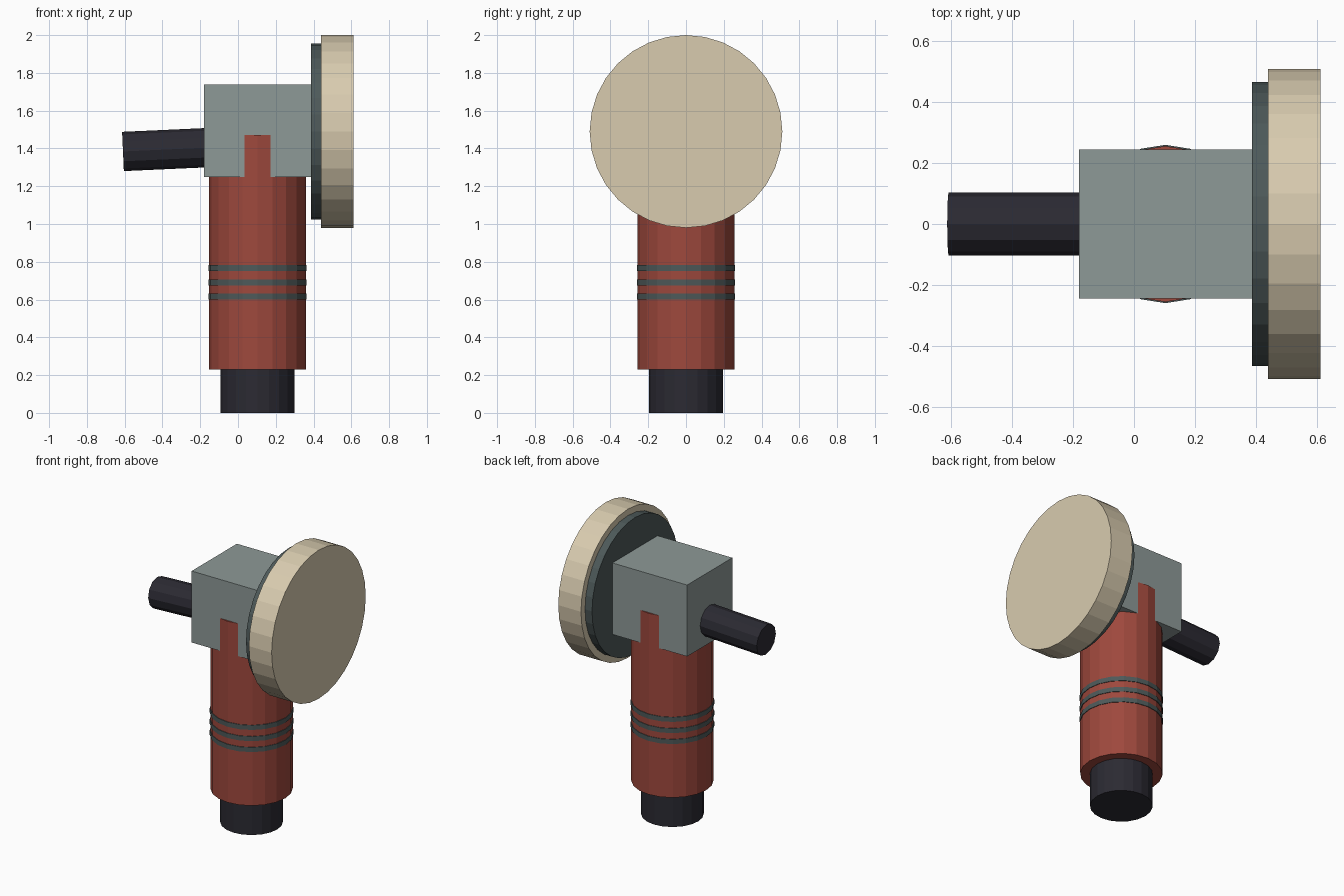
import bpy
import bmesh
from math import pi, radians
from mathutils import Matrix, Vector

cube = bpy.data.objects.get("Cube")
if cube:
    bpy.data.objects.remove(cube, do_unlink=True)


def material(name, rgb):
    m = bpy.data.materials.new(name)
    m.use_nodes = True
    colour = (*rgb, 1)
    m.diffuse_color = colour
    bsdf = m.node_tree.nodes["Principled BSDF"]
    bsdf.inputs["Base Color"].default_value = colour
    bsdf.inputs["Roughness"].default_value = 0.7
    return m


red = material("brick red", (0.34, 0.065, 0.046))
grey = material("light grey", (0.27, 0.32, 0.31))
slate = material("dark slate", (0.075, 0.1, 0.1))
black = material("near black", (0.024, 0.023, 0.032))
cream = material("cream", (0.69, 0.6, 0.43))


def finish(name, bm, mat):
    mesh = bpy.data.meshes.new(name)
    bm.to_mesh(mesh)
    bm.free()
    mesh.materials.append(mat)
    obj = bpy.data.objects.new(name, mesh)
    bpy.context.collection.objects.link(obj)
    return obj


def cylinder(name, start, end, radius, sides, mat):
    """Flat-shaded cylinder between two points in the x-z plane."""
    a, b = Vector(start), Vector(end)
    axis = b - a
    tilt = Vector((0, 0, 1)).rotation_difference(axis).to_matrix().to_4x4()
    bm = bmesh.new()
    bmesh.ops.create_cone(bm, cap_ends=True, segments=sides, radius1=radius,
                          radius2=radius, depth=axis.length,
                          matrix=Matrix.Translation((a + b) / 2) @ tilt)
    return finish(name, bm, mat)


def box(name, low, high, mat):
    a, b = Vector(low), Vector(high)
    bm = bmesh.new()
    bmesh.ops.create_cube(bm, size=1, matrix=Matrix.Translation((a + b) / 2)
                          @ Matrix.Diagonal((*(b - a), 1)))
    return finish(name, bm, mat)


# Upright handle with its foot and grip rings
CX = 0.103
cylinder("handle_foot", (CX, 0, 0), (CX, 0, 0.24), 0.195, 20, black)
cylinder("handle_body", (CX, 0, 0.23), (CX, 0, 1.472), 0.256, 20, red)
for i, z in enumerate((0.615, 0.69, 0.767)):
    cylinder(f"grip_ring_{i + 1}", (CX, 0, z - 0.016), (CX, 0, z + 0.016),
             0.26, 20, slate)

# Head block with rear rod
box("head_block", (-0.18, -0.245, 1.248), (0.39, 0.245, 1.738), grey)
cylinder("rear_rod", (-0.609, 0, 1.384), (-0.1, 0, 1.407), 0.104, 12, black)

# Large round face and its backing plate
cylinder("backing_plate", (0.387, 0, 1.49), (0.445, 0, 1.49), 0.466, 32, slate)
cylinder("round_face", (0.44, 0, 1.49), (0.612, 0, 1.49), 0.51, 32, cream)
